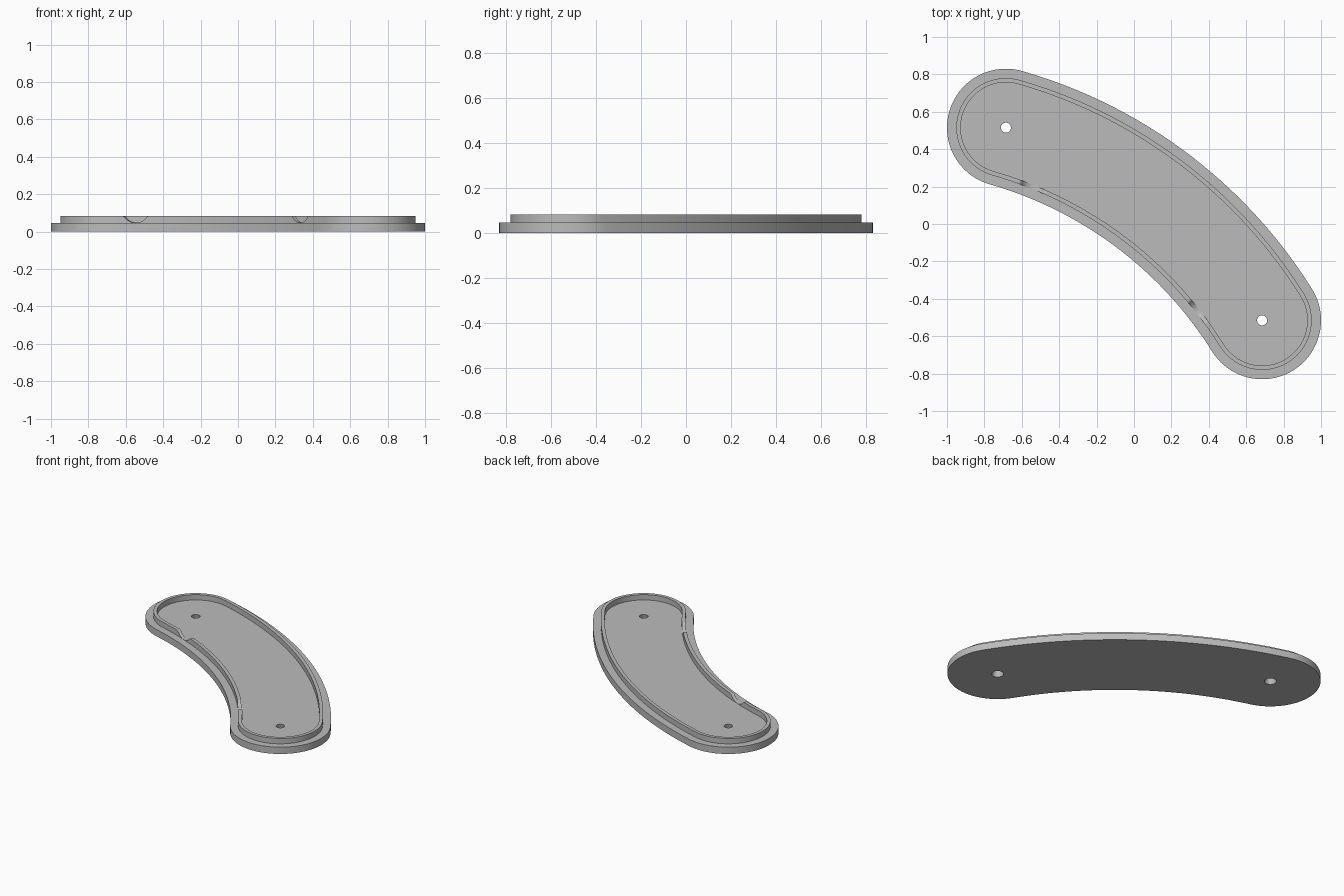
import bpy, bmesh
from math import sin, cos, pi, radians, asin, sqrt, hypot, atan2
from mathutils import Vector

if "Cube" in bpy.data.objects:
    bpy.data.objects.remove(bpy.data.objects["Cube"])

# Curved slot shape: two end centres joined by an arc
END = Vector((-0.685, 0.515))
END_R = 0.315
HALF = radians(21)
AXIS = atan2(0.685, 0.515)
ARC_R = END.length / sin(HALF)
ARC_C = Vector((cos(AXIS), sin(AXIS))) * -ARC_R * cos(HALF)
PLATE_TOP, WALL_TOP = 0.047, 0.084
NOTCH_ANGLE, NOTCH_R = radians(15), 0.085

grey = bpy.data.materials.new("plain grey")
grey.use_nodes = True
grey.diffuse_color = (0.5, 0.5, 0.5, 1)
grey.node_tree.nodes["Principled BSDF"].inputs["Base Color"].default_value = grey.diffuse_color


def arc(centre, radius, start, end, steps):
    return [centre + Vector((cos(a), sin(a))) * radius
            for a in (start + (end - start) * i / steps for i in range(steps))]


def outline(inset):
    r = END_R - inset
    lo, hi = AXIS - HALF, AXIS + HALF
    return (arc(ARC_C, ARC_R + r, lo, hi, 48)
            + arc(END, r, hi, hi + pi, 40)
            + arc(ARC_C, ARC_R - r, hi, lo, 210)
            + arc(-END, r, lo + pi, lo + 2 * pi, 40))


def loop(bm, points, height):
    """Closed loop of vertices; height is a number or a function of the index."""
    verts = [bm.verts.new((p.x, p.y, height(i) if callable(height) else height))
             for i, p in enumerate(points)]
    for i, v in enumerate(verts):
        bm.edges.new((verts[i - 1], v))
    return verts


def skin(bm, a, b):
    for i in range(len(a)):
        bm.faces.new((a[i - 1], a[i], b[i], b[i - 1]))


def finish(bm, name):
    bmesh.ops.recalc_face_normals(bm, faces=bm.faces[:])
    mesh = bpy.data.meshes.new(name)
    bm.to_mesh(mesh)
    bm.free()
    mesh.materials.append(grey)
    ob = bpy.data.objects.new(name, mesh)
    bpy.context.collection.objects.link(ob)
    bpy.ops.object.select_all(action="DESELECT")
    ob.select_set(True)
    bpy.context.view_layer.objects.active = ob
    bpy.ops.object.shade_smooth_by_angle(angle=radians(30))


# Base plate with two tapered screw holes
bm = bmesh.new()
layers = []
for z, hole_r in ((0, 0.038), (PLATE_TOP, 0.027)):
    loops = [loop(bm, outline(0), z)]
    loops += [loop(bm, arc(c, hole_r, 0, 2 * pi, 32), z) for c in (END, -END)]
    layers.append(loops)
for loops in layers:
    ring = {v for l in loops for v in l}
    edges = [e for e in bm.edges if e.verts[0] in ring]
    bmesh.ops.triangle_fill(bm, edges=edges, use_beauty=True, normal=(0, 0, 1))
for low, high in zip(*layers):
    skin(bm, low, high)
finish(bm, "base_plate")

# Raised rim wall with two rounded notches on its inner curve
outer, inner = outline(0.05), outline(0.073)


def wall_height(i):
    d = (outer[i] + inner[i]) / 2 - ARC_C
    if d.length > ARC_R - 0.1:
        return WALL_TOP
    swing = abs(atan2(d.y, d.x) - AXIS) - NOTCH_ANGLE
    across = d.length * sin(swing)
    if abs(across) >= NOTCH_R:
        return WALL_TOP
    cut = PLATE_TOP + 0.0005 + NOTCH_R - sqrt(NOTCH_R ** 2 - across ** 2)
    return min(WALL_TOP, cut)


bm = bmesh.new()
rings = [loop(bm, outer, PLATE_TOP), loop(bm, outer, wall_height),
         loop(bm, inner, wall_height), loop(bm, inner, PLATE_TOP)]
for i in range(4):
    skin(bm, rings[i - 1], rings[i])
finish(bm, "rim_wall")
